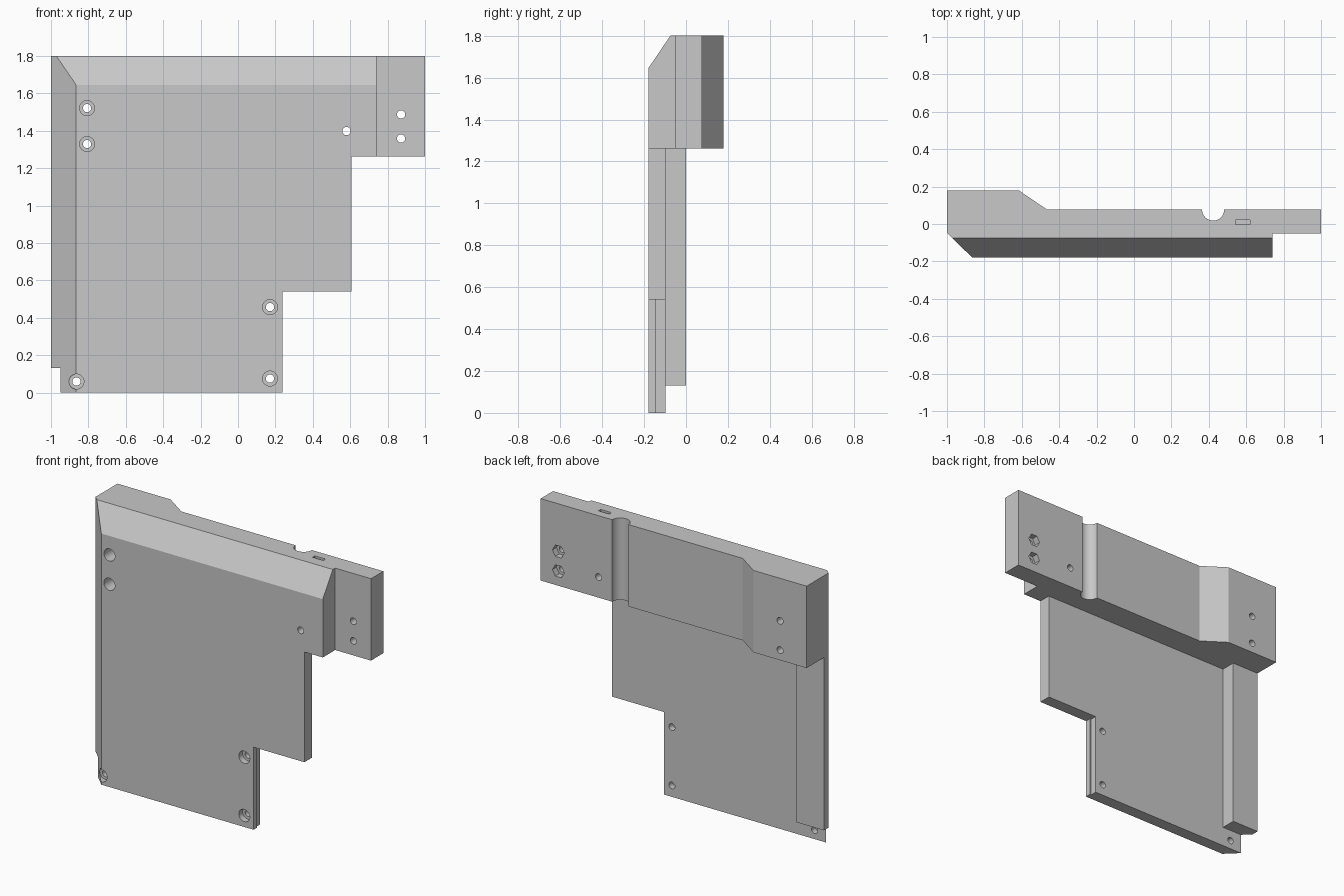
import bpy, bmesh, math
from mathutils import Matrix, Vector

if "Cube" in bpy.data.objects:
    bpy.data.objects.remove(bpy.data.objects["Cube"], do_unlink=True)

grey = bpy.data.materials.new("plain_grey")
grey.use_nodes = True
colour = (0.58, 0.58, 0.58, 1)
grey.diffuse_color = colour
grey.node_tree.nodes["Principled BSDF"].inputs["Base Color"].default_value = colour

TOP, BLOCK_BASE, FRONT, BACK = 1.8, 1.263, -0.179, 0.179


def finish(bm, name):
    bmesh.ops.recalc_face_normals(bm, faces=bm.faces)
    mesh = bpy.data.meshes.new(name)
    bm.to_mesh(mesh)
    bm.free()
    ob = bpy.data.objects.new(name, mesh)
    bpy.context.collection.objects.link(ob)
    mesh.materials.append(grey)
    return ob


def prism(name, profile, lo, hi, axis):
    """Extrude a 2D profile from lo to hi along one axis."""
    place = {"X": lambda a, b: (lo, a, b),
             "Y": lambda a, b: (a, lo, b),
             "Z": lambda a, b: (a, b, lo)}[axis]
    bm = bmesh.new()
    face = bm.faces.new([bm.verts.new(place(a, b)) for a, b in profile])
    out = bmesh.ops.extrude_face_region(bm, geom=[face])
    move = Vector([(hi - lo) if c == axis else 0 for c in "XYZ"])
    bmesh.ops.translate(bm, verts=[g for g in out["geom"] if isinstance(g, bmesh.types.BMVert)], vec=move)
    return finish(bm, name)


def box(name, x, y, z):
    return prism(name, [(x[0], y[0]), (x[1], y[0]), (x[1], y[1]), (x[0], y[1])], z[0], z[1], "Z")


def drill(x, z, radius, y0, y1, sides=32):
    """Round or hexagonal cutter running along y."""
    ring = [(x + radius * math.cos(2 * math.pi * i / sides),
             z + radius * math.sin(2 * math.pi * i / sides)) for i in range(sides)]
    return prism("hole_cutter", ring, y0, y1, "Y")


def combine(target, other, operation):
    mod = target.modifiers.new("bool", "BOOLEAN")
    mod.object, mod.operation, mod.solver = other, operation, "EXACT"
    bpy.context.view_layer.update()
    graph = bpy.context.evaluated_depsgraph_get()
    mesh = bpy.data.meshes.new_from_object(target.evaluated_get(graph))
    target.modifiers.clear()
    target.data = mesh
    bpy.data.objects.remove(other, do_unlink=True)


# Thick top block with raised end pad and thin tab
bracket = prism("bracket_plate", [
    (-1, FRONT), (0.74, FRONT), (0.74, -0.051), (1, -0.051), (1, 0.077),
    (-0.465, 0.077), (-0.615, BACK), (-1, BACK)], BLOCK_BASE, TOP, "Z")

# Stepped panel and side rib
panel = prism("panel", [
    (-1, 0), (0.238, 0), (0.238, 0.541), (0.607, 0.541), (0.607, 1.5), (-1, 1.5)],
    FRONT, -0.098, "Y")
combine(bracket, panel, "UNION")
combine(bracket, box("side_rib", (-1, -0.803), (-0.15, 0), (0.131, 1.5)), "UNION")

# Side chamfer, top bevel and shallow step on the lower edge
combine(bracket, prism("chamfer_cutter", [
    (-1.067, 0.019), (-0.764, -0.279), (-1.067, -0.279)], -0.1, 1.9, "Z"), "DIFFERENCE")
combine(bracket, prism("bevel_cutter", [
    (-0.247, 1.545), (-0.0073, 1.9), (-0.247, 1.9)], -1.2, 0.8, "X"), "DIFFERENCE")
combine(bracket, box("step_cutter", (0.228, 0.3), (-0.143, 0), (-0.1, 0.541)), "DIFFERENCE")

# Round channel down the back of the block
channel = [(0.423 + 0.059 * math.cos(2 * math.pi * i / 32),
            0.077 + 0.059 * math.sin(2 * math.pi * i / 32)) for i in range(32)]
combine(bracket, prism("channel_cutter", channel, 1.2, 1.9, "Z"), "DIFFERENCE")

# Nut slot in the top
combine(bracket, box("slot_cutter", (0.543, 0.62), (-0.003, 0.021), (1.36, 1.9)), "DIFFERENCE")

# Counterbored screw holes
for x, z, depth in [(-0.807, 1.521, 0.1), (-0.807, 1.329, 0.1),
                    (0.171, 0.457, 0.04), (0.171, 0.075, 0.04), (-0.864, 0.059, 0.04)]:
    combine(bracket, drill(x, z, 0.04, -0.3, FRONT + depth), "DIFFERENCE")
    combine(bracket, drill(x, z, 0.022, -0.3, 0.3), "DIFFERENCE")

# Plain hole, and tab holes with hexagonal nut pockets behind
combine(bracket, drill(0.58, 1.398, 0.022, -0.3, 0.3), "DIFFERENCE")
for z in (1.487, 1.358):
    combine(bracket, drill(0.872, z, 0.043, 0.035, 0.3, 6), "DIFFERENCE")
    combine(bracket, drill(0.872, z, 0.022, -0.3, 0.3), "DIFFERENCE")

bpy.context.view_layer.objects.active = bracket
bracket.select_set(True)
bpy.ops.object.shade_smooth_by_angle(angle=math.radians(25))
